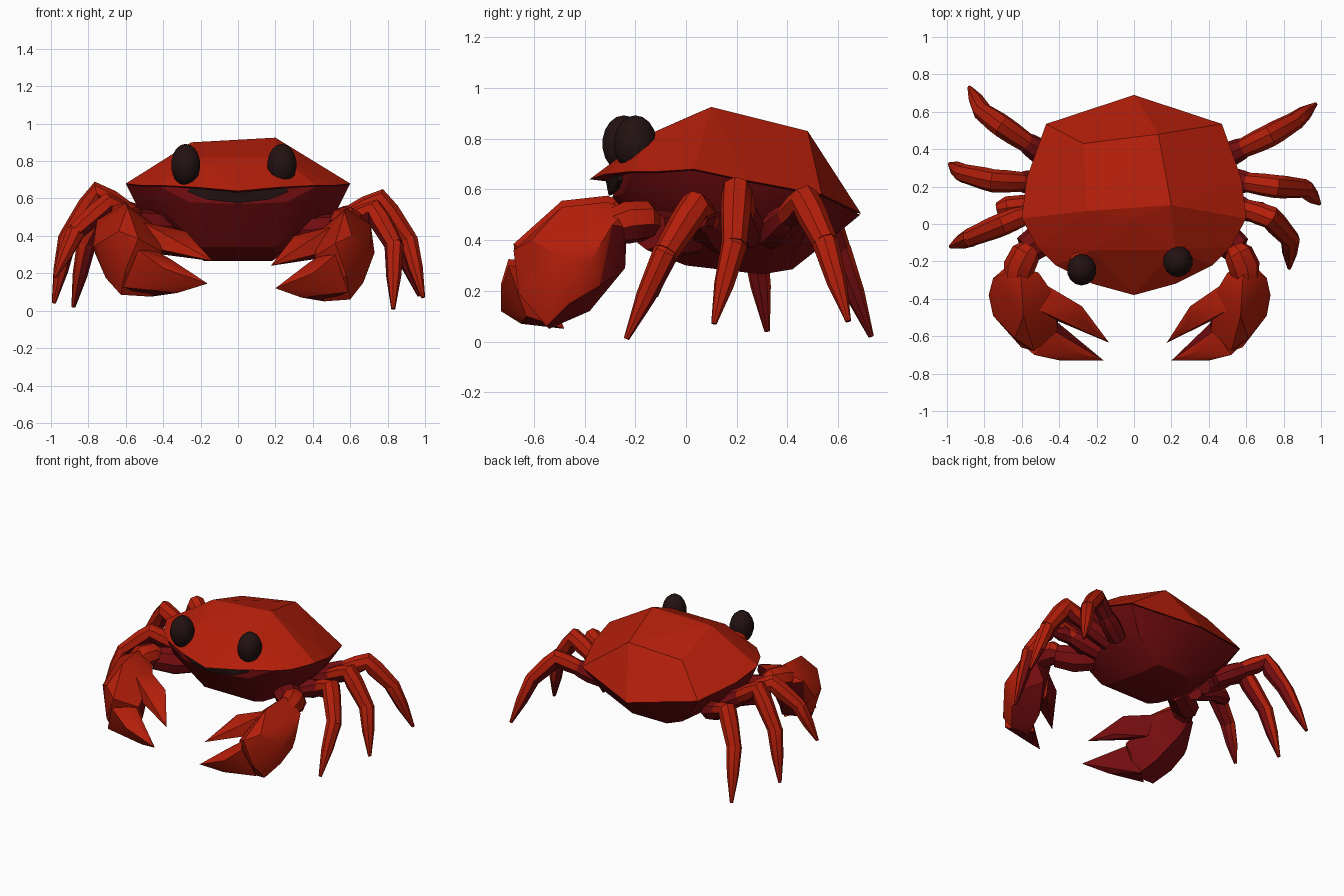
import bpy
import bmesh
from math import radians, sin, cos, tau
from mathutils import Vector

default_cube = bpy.data.objects.get("Cube")
if default_cube:
    bpy.data.objects.remove(default_cube, do_unlink=True)


def make_material(name, rgb):
    mat = bpy.data.materials.new(name)
    mat.use_nodes = True
    colour = (*rgb, 1)
    mat.diffuse_color = colour
    mat.node_tree.nodes["Principled BSDF"].inputs["Base Color"].default_value = colour
    return mat


RED = make_material("shell red", (0.45, 0.013, 0.003))
MAROON = make_material("underside maroon", (0.18, 0.004, 0.005))
BLACK = make_material("eye black", (0.017, 0.006, 0.006))


def finish(name, bm, materials, rule=None, smooth_angle=0):
    """Turn a bmesh into an object; rule(normal) is true for second-colour faces."""
    bmesh.ops.recalc_face_normals(bm, faces=bm.faces)
    bm.normal_update()
    for face in bm.faces:
        if rule and rule(face.normal):
            face.material_index = 1
    mesh = bpy.data.meshes.new(name)
    bm.to_mesh(mesh)
    bm.free()
    for mat in materials:
        mesh.materials.append(mat)
    if smooth_angle:
        mesh.shade_smooth()
        mesh.set_sharp_from_angle(angle=radians(smooth_angle))
    obj = bpy.data.objects.new(name, mesh)
    bpy.context.collection.objects.link(obj)
    return obj


def hull(name, points, materials, rule=None, smooth_angle=0):
    """Faceted solid wrapped around a few corner points."""
    bm = bmesh.new()
    for point in points:
        bm.verts.new(point)
    result = bmesh.ops.convex_hull(bm, input=bm.verts)
    unused = {v for v in result["geom_interior"] + result["geom_unused"]
              if isinstance(v, bmesh.types.BMVert)}
    bmesh.ops.delete(bm, geom=list(unused), context="VERTS")
    return finish(name, bm, materials, rule, smooth_angle)


def loft(name, path, radii, materials, rule=None, sides=8):
    """Tapered limb of round sections along a bent path."""
    path = [Vector(p) for p in path]
    bm = bmesh.new()
    rings = []
    tangent = (path[1] - path[0]).normalized()
    side = tangent.orthogonal().normalized()
    for i, (point, radius) in enumerate(zip(path, radii)):
        ahead = (path[min(i + 1, len(path) - 1)] - path[max(i - 1, 0)]).normalized()
        side = tangent.rotation_difference(ahead) @ side
        tangent = ahead
        other = tangent.cross(side)
        rings.append([bm.verts.new(point + radius * (side * cos(tau * k / sides)
                      + other * sin(tau * k / sides))) for k in range(sides)])
    for low, high in zip(rings, rings[1:]):
        for k in range(sides):
            n = (k + 1) % sides
            bm.faces.new((low[k], low[n], high[n], high[k]))
    bm.faces.new(rings[0])
    bm.faces.new(rings[-1])
    return finish(name, bm, materials, rule, 35)


def ellipsoid(name, centre, size, materials):
    bm = bmesh.new()
    bmesh.ops.create_uvsphere(bm, u_segments=14, v_segments=9, radius=1)
    bmesh.ops.scale(bm, vec=size, verts=bm.verts)
    bmesh.ops.translate(bm, vec=centre, verts=bm.verts)
    return finish(name, bm, materials, None, 50)


def underside(normal):
    return normal.z < -0.2


# Shell: angular rim and a slightly lopsided crown
rim = [(0, -0.38, 0.64), (0, 0.69, 0.505)]
for s in (-1, 1):
    rim += [(s * 0.22, -0.32, 0.66), (s * 0.42, -0.22, 0.67),
            (s * 0.52, -0.12, 0.67), (s * 0.6, 0.03, 0.68),
            (s * 0.575, 0.24, 0.635), (s * 0.47, 0.535, 0.58)]
crown = [(0.2, 0.1, 0.925), (0.13, 0.48, 0.83), (-0.27, 0.43, 0.785),
         (-0.25, 0.07, 0.9), (0, 0.03, 0.895),
         (0.22, -0.14, 0.82), (-0.22, -0.14, 0.82)]
hull("shell", rim + crown, [RED, MAROON], underside)

# Belly: broad bowl meeting the rim at the sides and back
belly = [(x * 0.995, max(y, -0.26) * 0.995, z - 0.005) for x, y, z in rim]
belly += [(0, -0.29, 0.57), (0, 0.59, 0.42)]
for s in (-1, 1):
    belly += [(s * 0.26, -0.25, 0.58), (s * 0.41, -0.16, 0.55), (s * 0.53, 0.03, 0.54),
              (s * 0.51, 0.24, 0.51), (s * 0.2, -0.1, 0.34), (s * 0.2, 0, 0.3),
              (s * 0.18, 0.3, 0.265), (s * 0.14, 0.42, 0.285),
              (s * 0.38, 0.08, 0.385), (s * 0.34, 0.46, 0.41)]
hull("belly", belly, [MAROON], None, 20)

# Mouth: dark smile-shaped gap under the front lip
mouth = [(0, -0.305, 0.575), (0, -0.32, 0.655), (0, -0.15, 0.62)]
for s in (-1, 1):
    mouth += [(s * 0.17, -0.29, 0.595), (s * 0.27, -0.265, 0.635),
              (s * 0.25, -0.275, 0.665), (s * 0.2, -0.15, 0.64)]
hull("mouth", mouth, [BLACK])

# Eyes with red sockets behind them
for label, x, y in (("right", -0.28, -0.245), ("left", 0.235, -0.2)):
    ellipsoid(label + "_eye", (x, y, 0.78), (0.08, 0.085, 0.112), [BLACK])
    ellipsoid(label + "_eye_socket", (x, y + 0.05, 0.72), (0.066, 0.07, 0.065), [RED])

# Legs: hip, knee, shin and tip for each
legs = {
    "left_back": ((0.42, 0.33, 0.42), (0.72, 0.47, 0.555), (0.86, 0.55, 0.39), (0.97, 0.64, 0.08)),
    "left_middle": ((0.42, 0.25, 0.42), (0.76, 0.2, 0.59), (0.91, 0.19, 0.38), (0.99, 0.11, 0.07)),
    "left_front": ((0.42, 0.14, 0.4), (0.73, 0.035, 0.535), (0.835, -0.08, 0.35), (0.83, -0.235, 0.01)),
    "right_back": ((-0.42, 0.33, 0.42), (-0.7, 0.52, 0.57), (-0.81, 0.6, 0.36), (-0.88, 0.73, 0.02)),
    "right_middle": ((-0.42, 0.22, 0.42), (-0.75, 0.23, 0.63), (-0.91, 0.27, 0.39), (-0.985, 0.32, 0.04)),
    "right_front": ((-0.42, 0.12, 0.42), (-0.7, 0.0, 0.57), (-0.87, -0.07, 0.42), (-0.98, -0.12, 0.18)),
}
for label, joints in legs.items():
    hip, knee, shin, tip = map(Vector, joints)
    outward = Vector((1 if hip.x > 0 else -1, 0, 0.7)).normalized()

    def inner_side(normal, outward=outward):
        return normal.dot(outward) < -0.7 or normal.z < -0.4

    loft(label + "_leg_hip", [hip, hip.lerp(knee, 0.3), hip.lerp(knee, 0.5), hip.lerp(knee, 0.65)],
         [0.06, 0.068, 0.06, 0.045], [MAROON])
    loft(label + "_leg_upper", [hip.lerp(knee, 0.45), hip.lerp(knee, 0.8), knee,
                                knee.lerp(shin, 0.3), shin],
         [0.05, 0.06, 0.062, 0.061, 0.05], [RED, MAROON], inner_side)
    loft(label + "_leg_tip", [knee.lerp(shin, 0.9), shin, shin.lerp(tip, 0.5), tip],
         [0.042, 0.052, 0.04, 0.011], [RED, MAROON], inner_side)

# Blunt joints beside the front legs
for label, s, y, colours in (("left", 1, 0.07, [MAROON]), ("right", -1, 0.1, [RED, MAROON])):
    loft(label + "_front_leg_joint", [(s * 0.48, y, 0.43), (s * 0.6, y, 0.48),
                                      (s * 0.68, y - 0.01, 0.49), (s * 0.73, y - 0.02, 0.48)],
         [0.05, 0.055, 0.058, 0.035], colours, underside if s < 0 else None)

# Claws: arm, palm, fixed lower finger and movable upper finger
palm = [(0.5, -0.26, 0.45), (0.66, -0.24, 0.45), (0.59, -0.23, 0.52), (0.58, -0.24, 0.29),
        (0.58, -0.31, 0.55), (0.71, -0.29, 0.46), (0.44, -0.36, 0.43), (0.73, -0.38, 0.31),
        (0.71, -0.49, 0.33), (0.57, -0.49, 0.53), (0.61, -0.61, 0.4), (0.52, -0.68, 0.36),
        (0.58, -0.66, 0.19), (0.6, -0.55, 0.06), (0.46, -0.54, 0.05), (0.41, -0.52, 0.2),
        (0.41, -0.57, 0.29), (0.67, -0.46, 0.15), (0.5, -0.38, 0.12), (0.68, -0.34, 0.22)]
lower_finger = [(0.46, -0.48, 0.05), (0.59, -0.63, 0.1), (0.52, -0.7, 0.3), (0.43, -0.57, 0.29),
                (0.4, -0.73, 0.2), (0.37, -0.67, 0.25), (0.34, -0.65, 0.07), (0.2, -0.73, 0.12)]
upper_finger = [(0.46, -0.33, 0.43), (0.5, -0.46, 0.45), (0.41, -0.52, 0.3), (0.44, -0.38, 0.28),
                (0.3, -0.44, 0.4), (0.29, -0.52, 0.37), (0.28, -0.5, 0.28), (0.175, -0.635, 0.24)]

for label, s, stretch, shift, lift in (("left", 1, 1, 0, 0), ("right", -1, 1.16, -0.07, 0.025)):
    hidden_way = Vector((-0.4 * s, 0.7, -1))

    def place(points):
        # The right claw is a little longer and is held higher
        return [(s * (x * stretch + shift), y, z + lift) for x, y, z in points]

    def claw_underside(normal):
        return normal.dot(hidden_way) > 0.38

    for part, points in (("palm", palm), ("lower_finger", lower_finger),
                         ("upper_finger", upper_finger)):
        hull(label + "_claw_" + part, place(points), [RED, MAROON], claw_underside, 30)
    loft(label + "_arm", place([(0.36, 0.02, 0.42), (0.46, -0.06, 0.42), (0.56, -0.14, 0.44)]),
         [0.08, 0.095, 0.08], [MAROON])
    loft(label + "_wrist", place([(0.53, -0.12, 0.46), (0.56, -0.16, 0.475),
                                  (0.59, -0.23, 0.47), (0.6, -0.3, 0.45)]),
         [0.05, 0.08, 0.085, 0.07], [RED, MAROON], underside)
